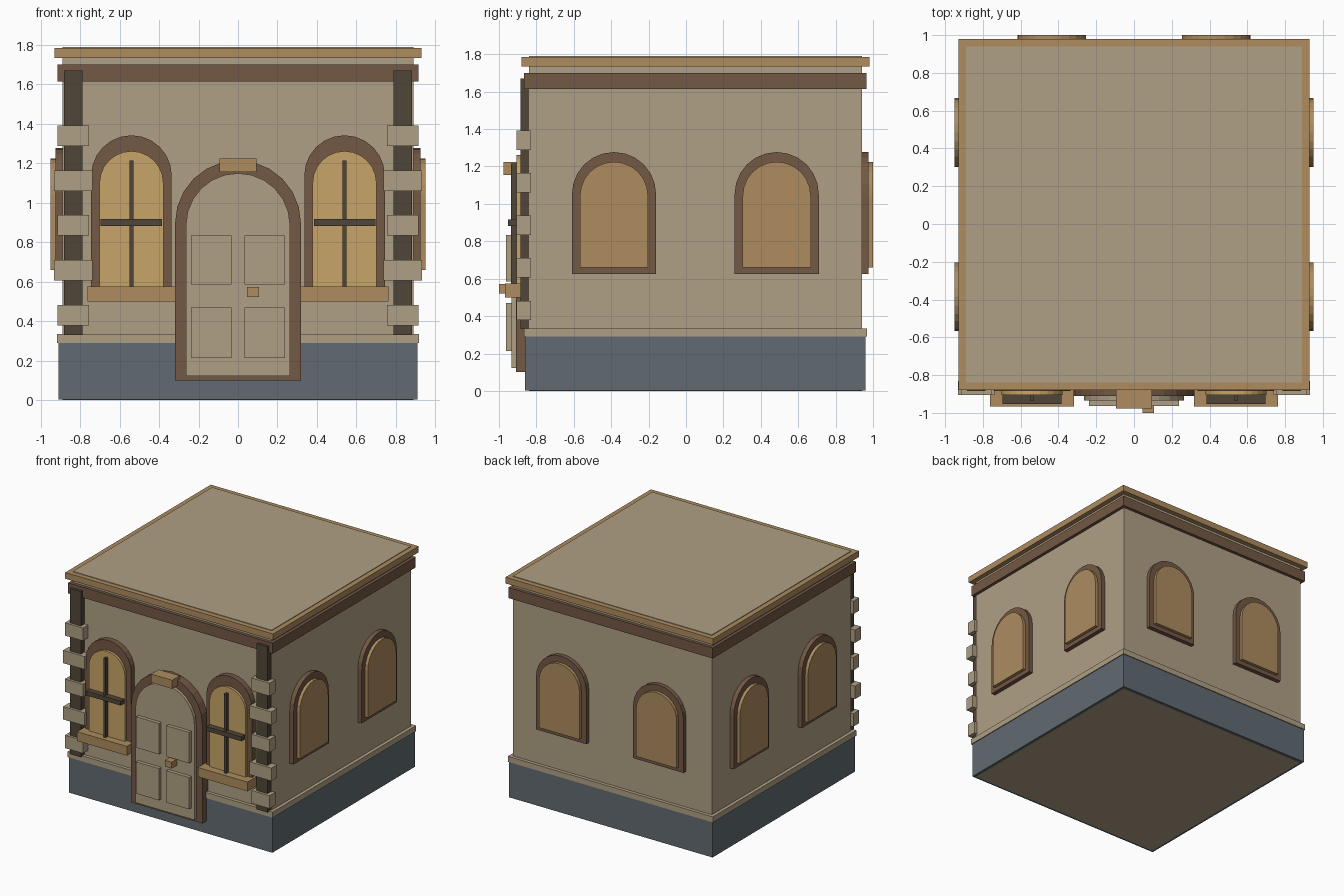
import bpy
import bmesh
from math import pi, sin, cos
from mathutils import Matrix, Vector

cube = bpy.data.objects.get("Cube")
if cube:
    bpy.data.objects.remove(cube, do_unlink=True)


def material(name, hex_code):
    rgb = [int(hex_code[i:i + 2], 16) / 255 for i in (0, 2, 4)]
    linear = [c / 12.92 if c <= 0.04045 else ((c + 0.055) / 1.055) ** 2.4 for c in rgb]
    mat = bpy.data.materials.new(name)
    mat.use_nodes = True
    mat.diffuse_color = (*linear, 1)
    mat.node_tree.nodes["Principled BSDF"].inputs["Base Color"].default_value = (*linear, 1)
    return mat


plaster = material("plaster", "b0a085")
slate = material("slate", "616b72")
brown = material("brown wood", "735844")
dark = material("dark timber", "504638")
tan = material("tan trim", "ad8c5f")
gold = material("gold glass", "c8a568")

CENTRE = Vector((0, 0.05, 0))   # middle of the building
WALL = 0.89                     # distance from the middle to each wall


def finish(name, bm, mat):
    bmesh.ops.recalc_face_normals(bm, faces=bm.faces)
    mesh = bpy.data.meshes.new(name)
    bm.to_mesh(mesh)
    bm.free()
    mesh.materials.append(mat)
    obj = bpy.data.objects.new(name, mesh)
    bpy.context.collection.objects.link(obj)
    return obj


def box(name, mat, x, y, z):
    """Box from (low, high) pairs on each axis."""
    bm = bmesh.new()
    bmesh.ops.create_cube(bm, size=1)
    for v in bm.verts:
        v.co = Vector([pair[0] if c < 0 else pair[1] for c, pair in zip(v.co, (x, y, z))])
    return finish(name, bm, mat)


def slab(name, mat, half, bottom, top):
    """Square layer around the middle of the building."""
    y = CENTRE.y
    return box(name, mat, (-half, half), (y - half, y + half), (bottom, top))


def arch(name, mat, u, half, bottom, top, depth, angle=0, sides=12):
    """Round-headed plate standing out from the wall that faces the given angle."""
    spring = top - half
    outline = [(u - half, bottom), (u + half, bottom)]
    outline += [(u + half * cos(pi * i / sides), spring + half * sin(pi * i / sides))
                for i in range(sides + 1)]
    turn = Matrix.Rotation(angle, 3, 'Z')
    bm = bmesh.new()
    face = bm.faces.new([bm.verts.new(turn @ Vector((a, -WALL + 0.02, z)) + CENTRE)
                         for a, z in outline])
    new = bmesh.ops.extrude_face_region(bm, geom=[face])["geom"]
    bmesh.ops.translate(bm, verts=[g for g in new if isinstance(g, bmesh.types.BMVert)],
                        vec=turn @ Vector((0, WALL - 0.02 - depth, 0)))
    return finish(name, bm, mat)


# Main block, plinth and horizontal bands
slab("walls", plaster, WALL, 0, 1.79)
slab("plinth", slate, 0.91, 0.002, 0.29)
slab("plinth_band", plaster, 0.917, 0.29, 0.335)
slab("frieze", brown, 0.915, 1.615, 1.70)
slab("cornice", tan, 0.93, 1.735, 1.785)

# Blind arched windows on the sides and back
for wall, angle in (("left", pi / 2), ("back", pi), ("right", -pi / 2)):
    for i, u in enumerate((-0.435, 0.435), 1):
        arch(f"{wall}_window_frame_{i}", brown, u, 0.225, 0.625, 1.277, 0.925, angle)
        arch(f"{wall}_window_panel_{i}", tan, u, 0.182, 0.66, 1.225, 0.95, angle)

for side, s in (("right", -1), ("left", 1)):
    # Front windows with crossbars and sills
    c = 0.54 * s
    arch(f"{side}_front_window_frame", brown, c, 0.204, 0.53, 1.342, 0.935)
    arch(f"{side}_front_window_glass", gold, c, 0.162, 0.56, 1.262, 0.955)
    box(f"{side}_window_upright", dark, (c - 0.01, c + 0.01), (-0.935, -0.9), (0.57, 1.215))
    box(f"{side}_window_crossbar", dark, (c - 0.156, c + 0.156), (-0.952, -0.9), (0.882, 0.917))
    box(f"{side}_window_sill", tan, (c - 0.223, c + 0.223), (-0.967, -0.83), (0.5, 0.575))

    # Corner post and its alternating stone blocks
    p = 0.835 * s
    box(f"{side}_corner_post", dark, (p - 0.048, p + 0.048), (-0.885, -0.83), (0.33, 1.67))
    for i in range(5):
        half = 0.097 if i % 2 else 0.081
        z = 0.43 + 0.2275 * i
        box(f"{side}_corner_stone_{i + 1}", plaster, (p - half, p + half),
            (-0.905, -0.83), (z - 0.052, z + 0.052))

    # Raised door panels
    d = 0.135 * s
    for level, z in (("lower", (0.213, 0.47)), ("upper", (0.585, 0.835))):
        box(f"{side}_{level}_door_panel", plaster, (d - 0.102, d + 0.102), (-0.963, -0.92), z)

# Door, keystone and handle
arch("door_frame", brown, 0, 0.319, 0.1, 1.215, 0.96)
arch("door", plaster, 0, 0.264, 0.122, 1.15, 0.984)
box("door_keystone", tan, (-0.095, 0.095), (-0.977, -0.88), (1.155, 1.224))
box("door_handle", tan, (0.046, 0.107), (-1.0, -0.92), (0.522, 0.573))
